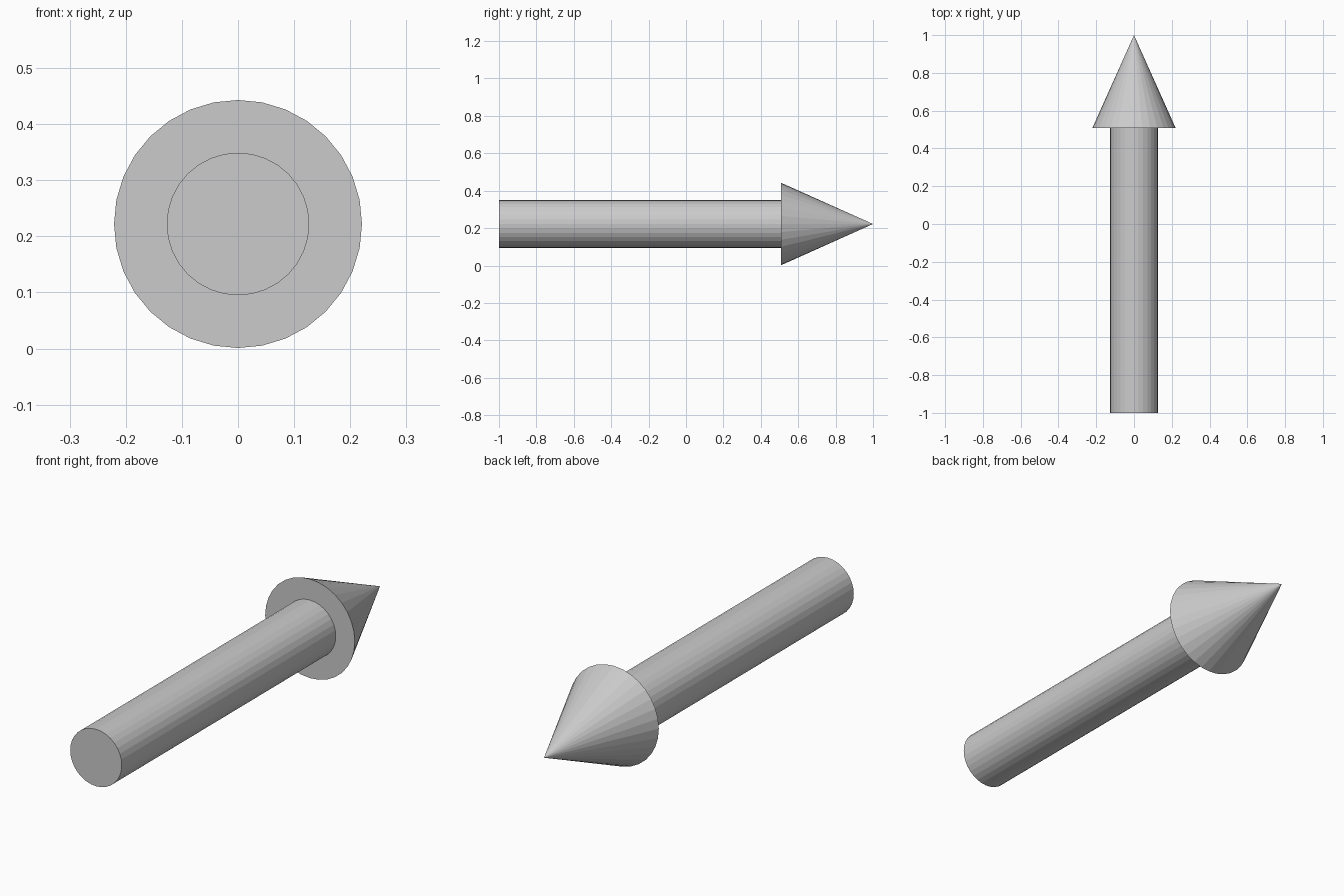
import bpy
import math

if "Cube" in bpy.data.objects:
    bpy.data.objects.remove(bpy.data.objects["Cube"])

SIDES = 32
AXIS_Z = 0.222


def along_y(name, y0, y1, r0, r1):
    """Flat-faced round part running along +y from y0 to y1."""
    bpy.ops.mesh.primitive_cone_add(
        vertices=SIDES, radius1=r0, radius2=r1, depth=y1 - y0,
        location=(0, (y0 + y1) / 2, AXIS_Z),
        rotation=(-math.pi / 2, 0, 0))
    obj = bpy.context.object
    obj.name = name
    return obj


# Straight shaft
along_y("arrow_shaft", -1.0, 0.507, 0.127, 0.127)

# Pointed head
along_y("arrow_head", 0.507, 1.0, 0.221, 0.0)
